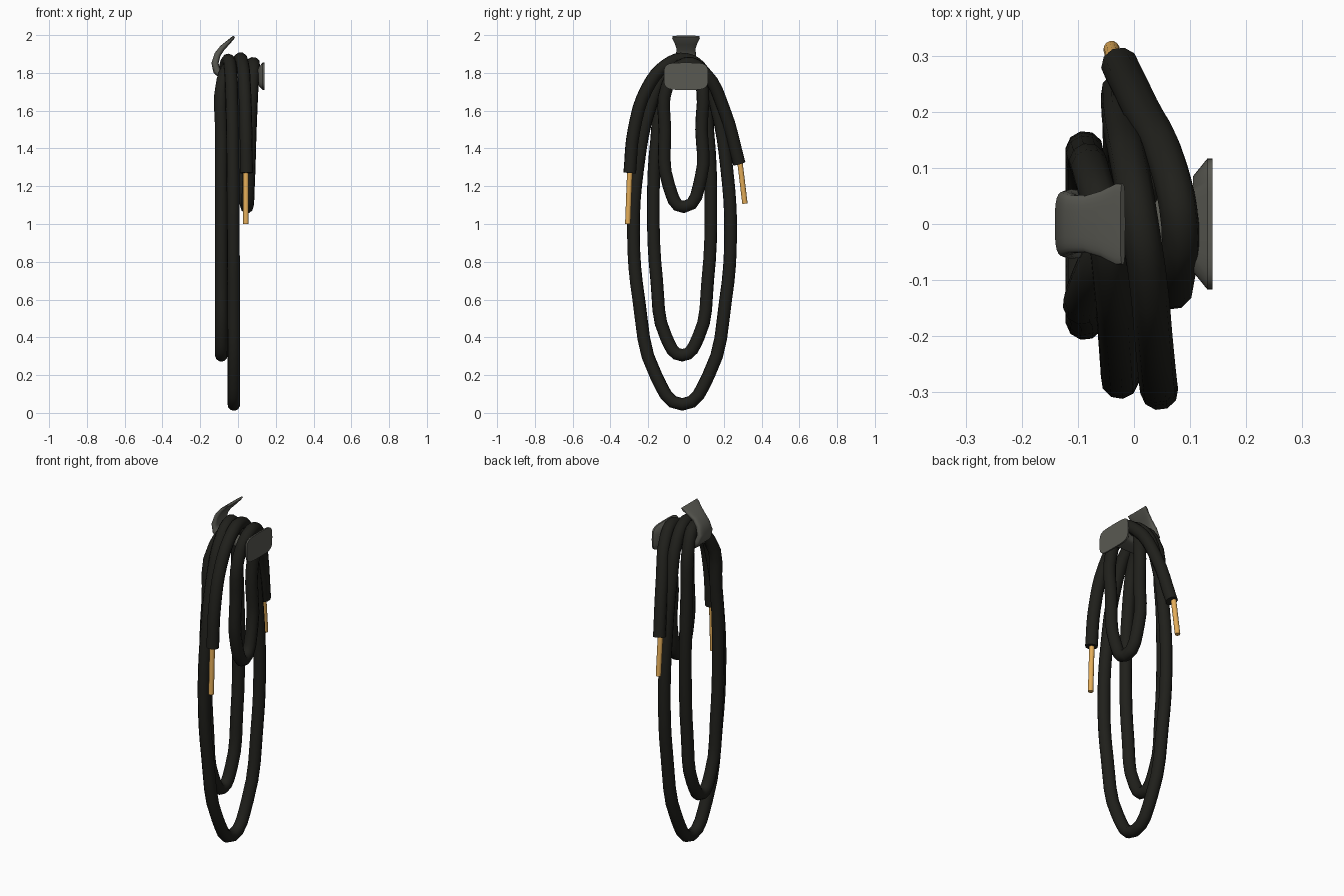
import bpy, bmesh, math
from mathutils import Vector

if "Cube" in bpy.data.objects:
    bpy.data.objects.remove(bpy.data.objects["Cube"])


def paint(ob, name, rgb):
    m = bpy.data.materials.get(name) or bpy.data.materials.new(name)
    m.diffuse_color = (*rgb, 1)
    m.use_nodes = True
    m.node_tree.nodes["Principled BSDF"].inputs["Base Color"].default_value = m.diffuse_color
    ob.data.materials.append(m)


def tube(name, pts, radius, sides_res, seg, mat, rgb):
    cu = bpy.data.curves.new(name, 'CURVE')
    cu.dimensions = '3D'
    cu.bevel_depth = radius
    cu.bevel_resolution = sides_res
    cu.resolution_u = seg
    cu.use_fill_caps = True
    sp = cu.splines.new('BEZIER')
    sp.bezier_points.add(len(pts) - 1)
    for bp, p in zip(sp.bezier_points, pts):
        bp.co = p
        bp.handle_left_type = bp.handle_right_type = 'AUTO'
    ob = bpy.data.objects.new(name, cu)
    bpy.context.collection.objects.link(ob)
    bpy.ops.object.select_all(action='DESELECT')
    ob.select_set(True)
    bpy.context.view_layer.objects.active = ob
    bpy.ops.object.convert(target='MESH')
    ob = bpy.context.object
    bpy.ops.object.shade_smooth_by_angle(angle=math.radians(50))
    paint(ob, mat, rgb)
    return ob


def loft(name, stations, power, n=24):
    """Loft rounded-rectangle sections: (x, z, half width, half thickness, tangent)."""
    bm = bmesh.new()
    rings = []
    for x, z, w, t, (tx, tz) in stations:
        nrm = Vector((-tz, 0, tx)).normalized()
        ring = []
        for i in range(n):
            a = math.tau * i / n
            c, s = math.cos(a), math.sin(a)
            y = w * math.copysign(abs(c) ** power, c)
            o = nrm * (t * math.copysign(abs(s) ** power, s))
            ring.append(bm.verts.new((x + o.x, y, z + o.z)))
        rings.append(ring)
    for r, q in zip(rings, rings[1:]):
        for i in range(n):
            j = (i + 1) % n
            bm.faces.new((r[i], r[j], q[j], q[i]))
    bm.faces.new(rings[0])
    bm.faces.new(rings[-1])
    bmesh.ops.recalc_face_normals(bm, faces=bm.faces)
    me = bpy.data.meshes.new(name)
    bm.to_mesh(me)
    bm.free()
    ob = bpy.data.objects.new(name, me)
    bpy.context.collection.objects.link(ob)
    bpy.ops.object.select_all(action='DESELECT')
    ob.select_set(True)
    bpy.context.view_layer.objects.active = ob
    bpy.ops.object.shade_smooth_by_angle(angle=math.radians(40))
    paint(ob, "hook_grey", (0.1, 0.1, 0.085))
    return ob


# Coiled cable: one continuous path over the hook four times
path = [
    (.045, -.298, 1.27), (.042, -.275, 1.5), (.035, -.205, 1.72), (.025, -.1, 1.845),
    (.01, 0, 1.873), (-.005, .09, 1.81),
    # large loop
    (-.02, .165, 1.6), (-.025, .215, 1.3), (-.025, .236, .95), (-.023, .21, .6),
    (-.022, .12, .2), (-.022, -.02, .045), (-.022, -.16, .2), (-.023, -.25, .6),
    (-.025, -.278, .95), (-.027, -.255, 1.3), (-.032, -.19, 1.62), (-.04, -.1, 1.81),
    (-.052, 0, 1.868), (-.07, .07, 1.81),
    # middle loop
    (-.085, .115, 1.5), (-.088, .132, 1.1), (-.088, .115, .7), (-.088, .065, .4),
    (-.088, -.02, .305), (-.088, -.105, .4), (-.088, -.155, .7), (-.088, -.173, 1.1),
    (-.087, -.155, 1.45), (-.08, -.1, 1.76), (-.03, 0, 1.835), (.02, .07, 1.77),
    # small loop
    (.03, .082, 1.5), (.035, .08, 1.25), (.047, -.012, 1.09), (.055, -.09, 1.2),
    (.065, -.112, 1.5), (.075, -.1, 1.73), (.082, 0, 1.85),
    (.062, .1, 1.80), (.015, .2, 1.61), (-.025, .282, 1.32),
]
tube("cable", path, .034, 3, 4, "cable_black", (.014, .014, .011))

# Bare metal ends
tips = {"cable_end_left": [(.042, -.297, 1.29), (.042, -.308, 1.0)],
        "cable_end_right": [(-.034, .284, 1.34), (-.04, .312, 1.108)]}
for name, pts in tips.items():
    tube(name, pts, .0145, 4, 1, "brass", (.78, .42, .1))

# Hook arm curling up and back over the cable
spine = [(.12, 1.785, .07, .035), (.06, 1.777, .052, .027), (-.02, 1.773, .05, .024),
         (-.08, 1.783, .058, .022), (-.112, 1.812, .062, .021), (-.122, 1.852, .058, .019),
         (-.108, 1.898, .052, .017), (-.083, 1.932, .051, .015), (-.055, 1.958, .06, .012),
         (-.03, 1.982, .073, .009), (-.02, 1.993, .072, .006)]
st = []
for i, (x, z, w, t) in enumerate(spine):
    a, b = spine[max(i - 1, 0)], spine[min(i + 1, len(spine) - 1)]
    st.append((x, z, w, t, (b[0] - a[0], b[1] - a[1])))
loft("hook_arm", st, .6)

# Wall plate with a chamfered edge
d = (-1, 0)
loft("wall_plate", [(.14, 1.782, .117, .072, d), (.131, 1.782, .117, .072, d),
                    (.105, 1.782, .085, .045, d)], .45, 32)
